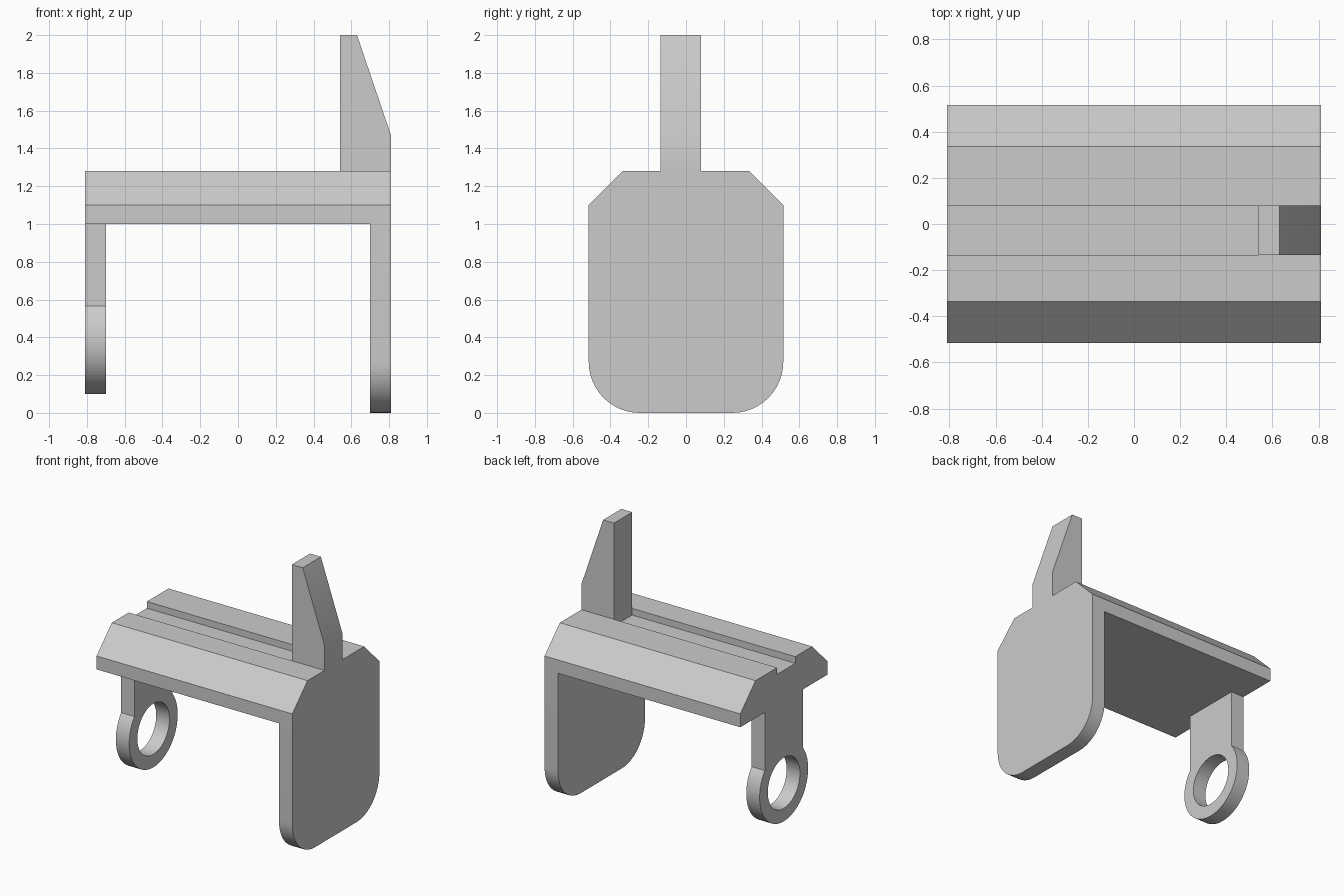
import bpy, bmesh, math

old = bpy.data.objects.get("Cube")
if old:
    bpy.data.objects.remove(old, do_unlink=True)

grey = bpy.data.materials.new("plain grey")
grey.use_nodes = True
colour = (0.6, 0.6, 0.6, 1)
grey.diffuse_color = colour
grey.node_tree.nodes["Principled BSDF"].inputs["Base Color"].default_value = colour

L, W, T = 0.81, 0.515, 0.11      # half length, half width, wall thickness


def extrude(name, outline, axis, lo, hi):
    """Prism from an outline: (y, z) pairs along x, or (x, z) pairs along y."""
    place = (lambda p, d: (d, p[0], p[1])) if axis == "x" else (lambda p, d: (p[0], d, p[1]))
    bm = bmesh.new()
    rings = [[bm.verts.new(place(p, d)) for p in outline] for d in (lo, hi)]
    n = len(outline)
    for ring in rings:
        bm.faces.new(ring)
    for i in range(n):
        j = (i + 1) % n
        bm.faces.new((rings[0][i], rings[0][j], rings[1][j], rings[1][i]))
    bmesh.ops.recalc_face_normals(bm, faces=bm.faces)
    mesh = bpy.data.meshes.new(name)
    bm.to_mesh(mesh)
    bm.free()
    mesh.materials.append(grey)
    obj = bpy.data.objects.new(name, mesh)
    bpy.context.collection.objects.link(obj)
    return obj


def arc(cy, cz, r, start, end, steps):
    angles = [math.radians(start + (end - start) * i / steps) for i in range(steps + 1)]
    return [(cy + r * math.cos(a), cz + r * math.sin(a)) for a in angles]


def combine(target, part, operation):
    mod = target.modifiers.new(operation.lower(), "BOOLEAN")
    mod.object, mod.operation, mod.solver = part, operation, "EXACT"
    deps = bpy.context.evaluated_depsgraph_get()
    mesh = bpy.data.meshes.new_from_object(target.evaluated_get(deps))
    target.modifiers.clear()
    target.data = mesh
    bpy.data.objects.remove(part, do_unlink=True)


# Chamfered top slab with a groove that stops at the fin
slab = extrude("mounting_bracket", [(-W, 1.0), (W, 1.0), (W, 1.1), (0.335, 1.28),
                                    (-0.335, 1.28), (-W, 1.1)], "x", -L, L)
groove = extrude("groove_cutter", [(-0.135, 1.23), (0.08, 1.23), (0.08, 1.4),
                                   (-0.135, 1.4)], "x", -1, 0.54)
combine(slab, groove, "DIFFERENCE")

# Wide end plate with rounded lower corners
R = 0.27
plate_outline = ([(W, 1.05)] + arc(W - R, R, R, 0, -90, 12)
                 + arc(R - W, R, R, -90, -180, 12) + [(-W, 1.05)])
combine(slab, extrude("end_plate", plate_outline, "x", L - T, L), "UNION")

# Hanging tab that ends in a ring
radius, half_tab = 0.287, 0.225
centre_z = 0.1 + radius
open_angle = math.degrees(math.acos(half_tab / radius))
tab_outline = ([(half_tab, 1.05)] + arc(0, centre_z, radius, open_angle, -180 - open_angle, 44)
               + [(-half_tab, 1.05)])
tab = extrude("ring_tab", tab_outline, "x", -L, T - L)
hole = extrude("hole_cutter", arc(0, centre_z, 0.19, 0, 360, 48)[:-1], "x", -1, -0.5)
combine(tab, hole, "DIFFERENCE")
combine(slab, tab, "UNION")

# Upright fin with a sloped outer edge
fin = extrude("fin", [(0.54, 1.2), (0.54, 2.0), (0.63, 2.0), (L, 1.47), (L, 1.2)],
              "y", -0.135, 0.08)
combine(slab, fin, "UNION")

# Clean flat regions, then smooth only the rounded edges
bm = bmesh.new()
bm.from_mesh(slab.data)
bmesh.ops.remove_doubles(bm, verts=bm.verts, dist=0.0001)
bmesh.ops.dissolve_limit(bm, angle_limit=math.radians(0.5), verts=bm.verts, edges=bm.edges)
bm.to_mesh(slab.data)
bm.free()
bpy.ops.object.select_all(action="DESELECT")
slab.select_set(True)
bpy.context.view_layer.objects.active = slab
bpy.ops.object.shade_smooth_by_angle(angle=math.radians(30))
